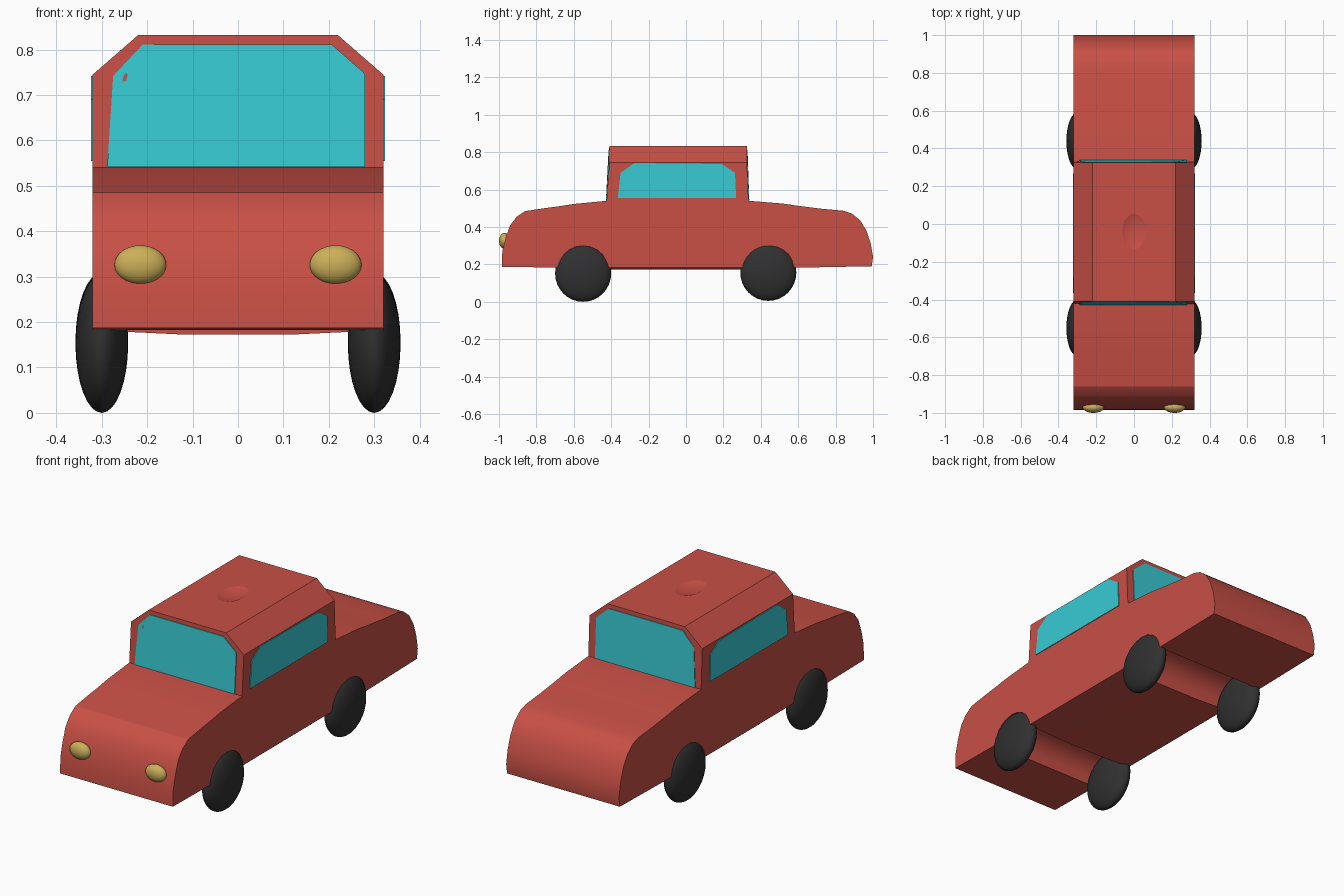
import bpy, bmesh, math
from mathutils import Vector

if "Cube" in bpy.data.objects:
    bpy.data.objects.remove(bpy.data.objects["Cube"])


def material(name, rgb):
    m = bpy.data.materials.new(name)
    m.diffuse_color = (*rgb, 1)
    m.use_nodes = True
    m.node_tree.nodes["Principled BSDF"].inputs["Base Color"].default_value = m.diffuse_color
    return m


RED = material("red_paint", (0.58, 0.08, 0.06))
GLASS = material("glass", (0.04, 0.60, 0.66))
TYRE = material("rubber", (0.03, 0.03, 0.03))
LAMP = material("lamp", (0.60, 0.43, 0.10))


def prism(name, points, offset, mat, angle=None):
    """Extrude a closed outline of 3D points along offset."""
    bm = bmesh.new()
    face = bm.faces.new([bm.verts.new(p) for p in points])
    new = bmesh.ops.extrude_face_region(bm, geom=[face])["geom"]
    bmesh.ops.translate(bm, vec=Vector(offset),
                        verts=[v for v in new if isinstance(v, bmesh.types.BMVert)])
    bmesh.ops.recalc_face_normals(bm, faces=bm.faces)
    mesh = bpy.data.meshes.new(name)
    bm.to_mesh(mesh)
    bm.free()
    ob = bpy.data.objects.new(name, mesh)
    bpy.context.collection.objects.link(ob)
    mesh.materials.append(mat)
    if angle:
        bpy.ops.object.select_all(action="DESELECT")
        ob.select_set(True)
        bpy.context.view_layer.objects.active = ob
        bpy.ops.object.shade_smooth_by_angle(angle=math.radians(angle))
    return ob


def ellipsoid(name, loc, radii, mat):
    bpy.ops.mesh.primitive_uv_sphere_add(segments=32, ring_count=16, radius=1, location=loc)
    ob = bpy.context.object
    ob.name = name
    ob.scale = radii
    bpy.ops.object.shade_smooth()
    ob.data.materials.append(mat)
    return ob


def arch(y, r=0.13, n=10):
    """Wheel channel in the underside, running towards the front."""
    return [(y + r * math.cos(math.pi * i / n), 0.183 + 0.9 * r * math.sin(math.pi * i / n))
            for i in range(n + 1)]


# Lower body: side profile with both wheel channels, extruded across
top = [(-0.985, 0.187), (-0.982, 0.27), (-0.965, 0.34), (-0.94, 0.41), (-0.905, 0.455),
       (-0.86, 0.485), (-0.76, 0.50), (-0.67, 0.512), (-0.6, 0.523), (-0.425, 0.54),
       (0.335, 0.54), (0.52, 0.525), (0.6, 0.513), (0.73, 0.497), (0.84, 0.487), (0.885, 0.473),
       (0.93, 0.437), (0.965, 0.38), (0.988, 0.31), (1.0, 0.24), (0.993, 0.19), (0.62, 0.183)]
profile = top + arch(0.445) + arch(-0.55)
prism("body", [(-0.32, y, z) for y, z in profile], (0.64, 0, 0), RED, 25)

# Floor pan sagging slightly below the cabin
pan = [(-0.32, 0.182), (-0.13, 0.173), (0.13, 0.173), (0.32, 0.182), (0.3, 0.2), (-0.3, 0.2)]
prism("floor_pan", [(x, -0.42, z) for x, z in pan], (0, 0.735, 0), RED)

# Cabin: chamfered cross-section, ends leaning inwards a little
section = [(-0.32, 0.53), (0.32, 0.53), (0.32, 0.745), (0.22, 0.832), (-0.22, 0.832), (-0.32, 0.745)]
cabin = prism("cabin", [(x, -0.41, z) for x, z in section], (0, 0.735, 0), RED)
for v in cabin.data.vertices:
    if v.co.z < 0.6:
        v.co.y += -0.015 if v.co.y < 0 else 0.01

# Shallow dimple in the roof
cutter = ellipsoid("dimple_cutter", (0, -0.04, 0.852), (0.08, 0.12, 0.032), RED)
cutter.hide_render = True
cutter.hide_viewport = True
dimple = cabin.modifiers.new("dimple", "BOOLEAN")
dimple.operation = "DIFFERENCE"
dimple.object = cutter

# Windscreen and rear window, following the lean of the cabin ends
pane = [(-0.288, 0.541), (0.28, 0.541), (0.28, 0.747), (0.207, 0.811), (-0.21, 0.811), (-0.275, 0.742)]
for name, y_top, lean, t in (("windscreen", -0.41, -0.015, -0.004), ("rear_window", 0.325, 0.01, 0.004)):
    prism(name, [(x, y_top + lean * max(0, (0.745 - z) / 0.215), z) for x, z in pane], (0, t, 0), GLASS)

# Side windows
side = [(-0.365, 0.555), (-0.35, 0.69), (-0.275, 0.742), (0.19, 0.737), (0.262, 0.69), (0.268, 0.555)]
for label, s in (("left", -1), ("right", 1)):
    prism(label + "_window", [(s * 0.319, y, z) for y, z in side], (s * 0.005, 0, 0), GLASS)
    # Wheels and headlights on each side
    ellipsoid(label + "_front_wheel", (s * 0.30, -0.55, 0.152), (0.058, 0.15, 0.152), TYRE)
    ellipsoid(label + "_rear_wheel", (s * 0.30, 0.44, 0.157), (0.058, 0.15, 0.152), TYRE)
    ellipsoid(label + "_headlight", (s * 0.215, -0.97, 0.326), (0.057, 0.03, 0.043), LAMP)
